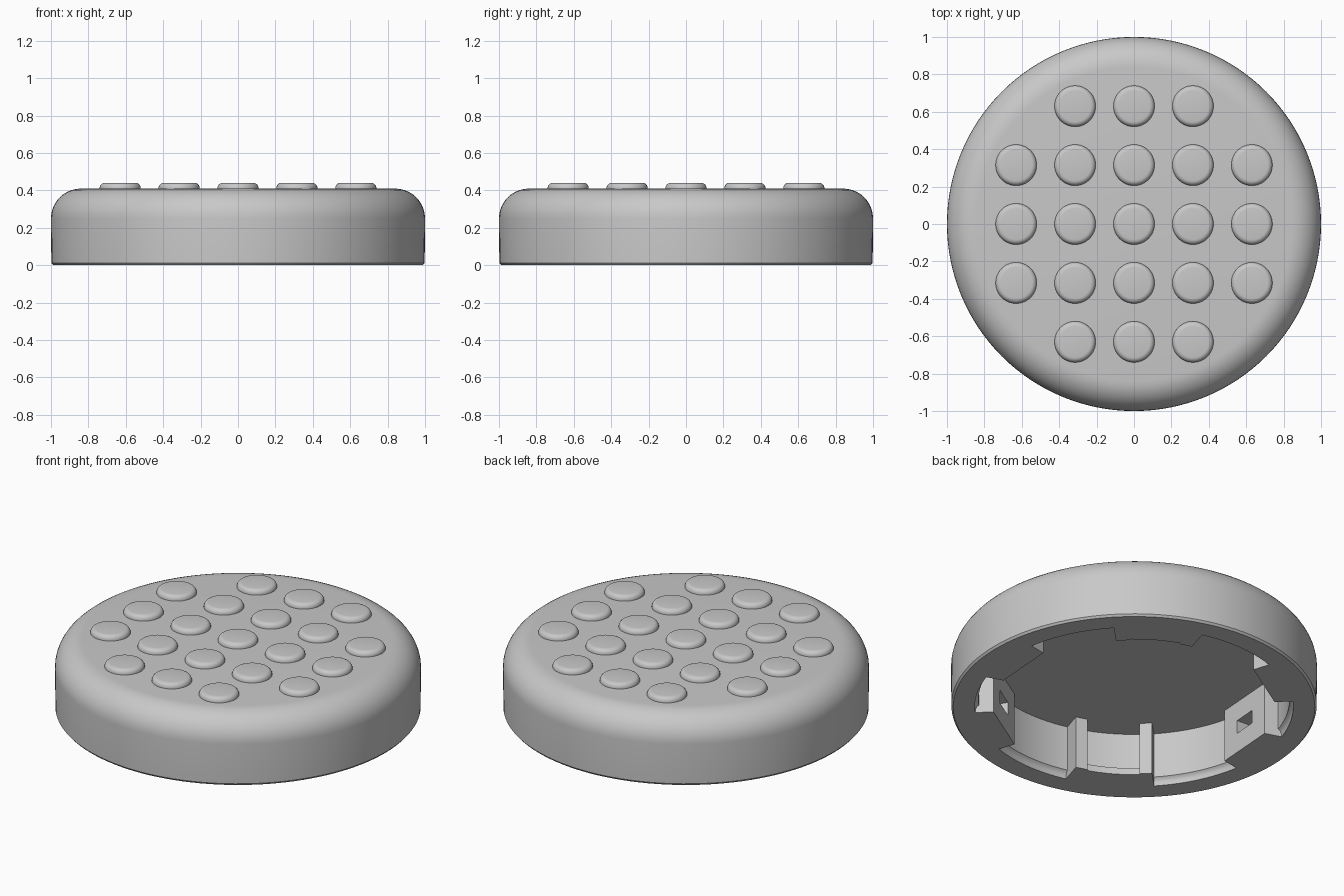
import bpy, bmesh
from math import sin, cos, pi, radians

cube = bpy.data.objects.get("Cube")
if cube:
    bpy.data.objects.remove(cube, do_unlink=True)

grey = bpy.data.materials.new("rubber grey")
grey.use_nodes = True
COLOUR = (0.58, 0.58, 0.58, 1)
grey.diffuse_color = COLOUR
grey.node_tree.nodes["Principled BSDF"].inputs["Base Color"].default_value = COLOUR

TOP, CEILING, AXIS = 0.41, 0.317, -121   # AXIS: direction of the first inner tab


def finish(name, bm):
    bmesh.ops.recalc_face_normals(bm, faces=bm.faces)
    mesh = bpy.data.meshes.new(name)
    bm.to_mesh(mesh)
    bm.free()
    mesh.materials.append(grey)
    ob = bpy.data.objects.new(name, mesh)
    bpy.context.collection.objects.link(ob)
    bpy.ops.object.select_all(action="DESELECT")
    ob.select_set(True)
    bpy.context.view_layer.objects.active = ob
    bpy.ops.object.shade_smooth_by_angle(angle=radians(30))
    return ob


def lathe(name, profile, segments, centre=(0, 0)):
    """Turn (radius, height) points about a vertical axis; radius 0 makes a pole."""
    bm = bmesh.new()
    rings = []
    for r, z in profile:
        count = segments if r > 0 else 1
        rings.append([bm.verts.new((centre[0] + r * cos(2 * pi * i / segments),
                                    centre[1] + r * sin(2 * pi * i / segments), z))
                      for i in range(count)])
    for a, b in zip(rings, rings[1:]):
        for i in range(segments):
            j = (i + 1) % segments
            quad = [a[i % len(a)], a[j % len(a)], b[j % len(b)], b[i % len(b)]]
            bm.faces.new(list(dict.fromkeys(quad)))
    return finish(name, bm)


def prism(name, points, z0, z1):
    bm = bmesh.new()
    base = bm.faces.new([bm.verts.new((x, y, z0)) for x, y in points])
    top = bmesh.ops.extrude_face_region(bm, geom=[base], use_keep_orig=True)["geom"]
    for v in top:
        if isinstance(v, bmesh.types.BMVert):
            v.co.z = z1
    return finish(name, bm)


def polar(r, deg):
    return r * cos(radians(deg)), r * sin(radians(deg))


def arc(r, a, b, steps=8):
    return [polar(r, a + (b - a) * i / steps) for i in range(steps + 1)]


def radial_box(name, deg, r0, r1, width, z0, z1):
    c, s, w = cos(radians(deg)), sin(radians(deg)), width / 2
    corners = [(r0, -w), (r1, -w), (r1, w), (r0, w)]
    return prism(name, [(r * c - t * s, r * s + t * c) for r, t in corners], z0, z1)


# Hollow cap with a rounded shoulder and a stepped opening underneath
fillet = 0.16
shoulder = [(1 - fillet + fillet * sin(radians(a)), TOP - fillet + fillet * cos(radians(a)))
            for a in range(0, 91, 9)]
lathe("cap_body", [(0, TOP)] + shoulder
      + [(0.998, 0.012), (0.988, 0), (0.87, 0), (0.868, 0.02), (0.862, 0.035),
         (0.85, 0.045), (0.85, CEILING), (0, CEILING)], 128)

# Grip studs: a five by five grid without its corners
pitch, radius, rim = 0.315, 0.11, 0.027
stud = [(radius, TOP - 0.01)] + [
    (radius - rim + rim * cos(radians(a)), TOP + 0.003 + rim * sin(radians(a)))
    for a in range(0, 91, 18)] + [(0, TOP + 0.003 + rim)]
for i in range(-2, 3):
    for j in range(-2, 3):
        if abs(i) + abs(j) < 4:
            lathe("grip_stud", stud, 40, (i * pitch, j * pitch))

# Inner fittings, repeated on both sides of the opening
for turn in (AXIS, AXIS + 180):
    # Thin lip with a rib at each end
    prism("tab_lip", arc(0.74, turn - 13, turn + 13) + arc(0.9, turn + 13, turn - 13), 0, 0.04)
    for side in (-1, 1):
        radial_box("tab_rib", turn + side * 14, 0.73, 0.9, 0.07, 0, CEILING + 0.02)

        # Flat-faced clip block with a small rectangular socket
        a, b = turn + side * 49, turn + side * 77
        block = prism("clip_block", [polar(0.77, a), polar(0.77, b)] + arc(0.9, b, a),
                      0, CEILING + 0.02)
        cutter = radial_box("socket_cutter", (a + b) / 2, 0.65, 0.84, 0.14, 0.12, 0.2)
        cutter.hide_render = True
        mod = block.modifiers.new("socket", "BOOLEAN")
        mod.operation = "DIFFERENCE"
        mod.solver = "EXACT"
        mod.object = cutter
        bpy.ops.object.select_all(action="DESELECT")
        block.select_set(True)
        bpy.context.view_layer.objects.active = block
        bpy.ops.object.modifier_apply(modifier=mod.name)
        bpy.data.objects.remove(cutter, do_unlink=True)
